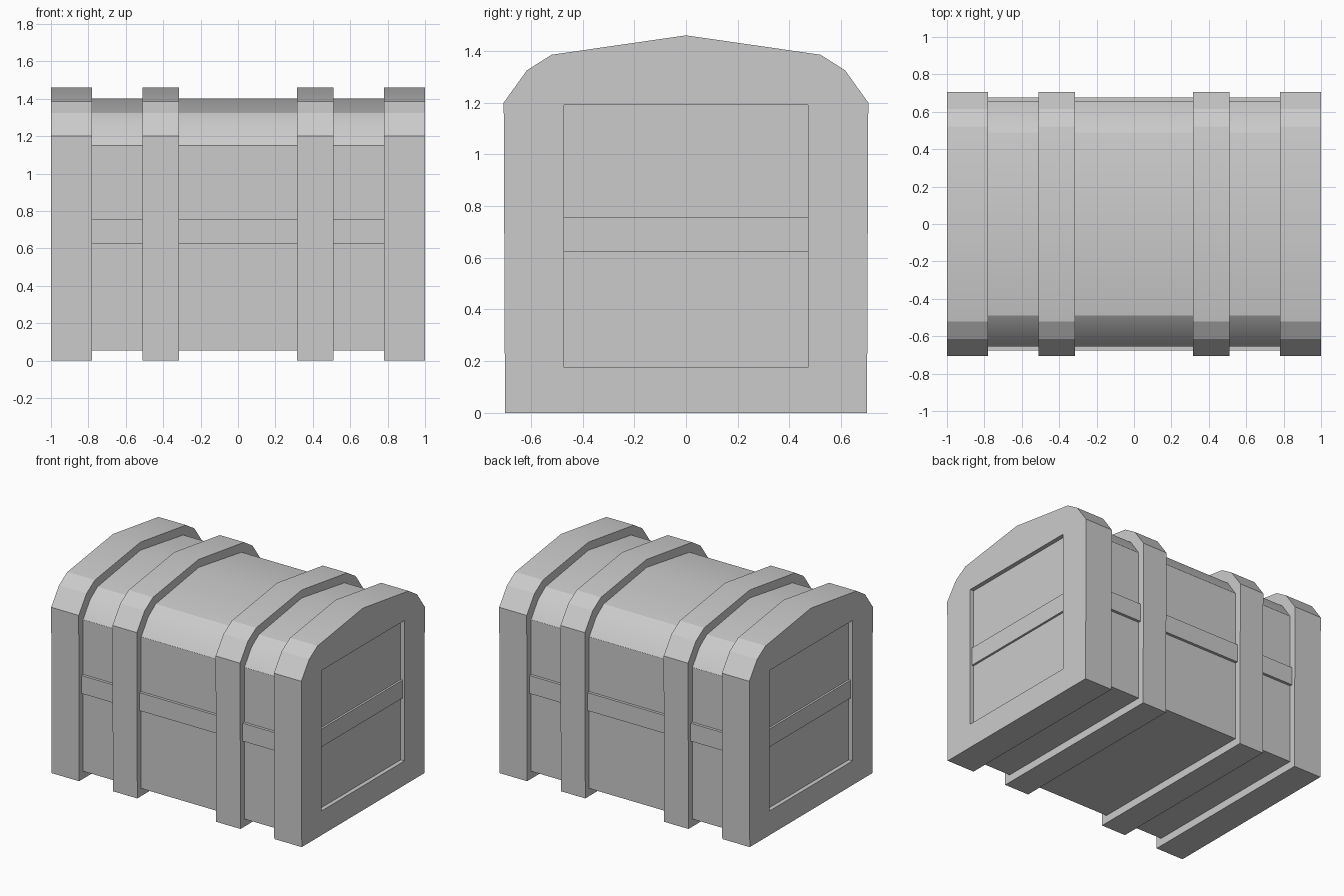
import bpy, bmesh, math

if "Cube" in bpy.data.objects:
    bpy.data.objects.remove(bpy.data.objects["Cube"])

# Half cross-sections (y, z), from bottom edge up to the ridge
OUTER = [(0.70, 0.0), (0.705, 1.2), (0.615, 1.325), (0.52, 1.385), (0, 1.46)]
INNER = [(0.655, 0.055), (0.655, 1.15), (0.575, 1.265), (0.49, 1.325), (0, 1.402)]


def finish(name, bm):
    bmesh.ops.recalc_face_normals(bm, faces=bm.faces)
    mesh = bpy.data.meshes.new(name)
    bm.to_mesh(mesh)
    bm.free()
    ob = bpy.data.objects.new(name, mesh)
    bpy.context.collection.objects.link(ob)
    return ob


def prism(name, half, x0, x1):
    """Mirror a half profile in y and extrude it along x."""
    outline = half + [(-y, z) for y, z in reversed(half[:-1])]
    bm = bmesh.new()
    face = bm.faces.new([bm.verts.new((x0, y, z)) for y, z in outline])
    ext = bmesh.ops.extrude_face_region(bm, geom=[face], use_keep_orig=True)
    moved = [g for g in ext["geom"] if isinstance(g, bmesh.types.BMVert)]
    bmesh.ops.translate(bm, verts=moved, vec=(x1 - x0, 0, 0))
    return finish(name, bm)


def box(name, x, y, z):
    bm = bmesh.new()
    bmesh.ops.create_cube(bm, size=1)
    for v in bm.verts:
        v.co = [r[0] if c < 0 else r[1] for c, r in zip(v.co, (x, y, z))]
    return finish(name, bm)


def smooth(ob):
    bpy.ops.object.select_all(action='DESELECT')
    ob.select_set(True)
    bpy.context.view_layer.objects.active = ob
    bpy.ops.object.shade_smooth_by_angle(angle=math.radians(20))


# Chest body and the raised seam strip between base and lid
smooth(prism("chest_body", INNER, -0.9, 0.9))
box("seam_strip", (-0.9, 0.9), (-0.675, 0.675), (0.625, 0.755))

for side, s in (("left", -1), ("right", 1)):
    # Strap wrapped around the body
    smooth(prism(side + "_strap", OUTER, *sorted((s * 0.315, s * 0.51))))

    # End frame with a recessed panel
    end = prism(side + "_end_frame", OUTER, *sorted((s * 0.78, s)))
    cutter = box("panel_cutter", sorted((s * 0.97, s * 1.1)), (-0.472, 0.472), (0.175, 1.19))
    cutter.hide_render = True
    mod = end.modifiers.new("panel", 'BOOLEAN')
    mod.operation = 'DIFFERENCE'
    mod.solver = 'EXACT'
    mod.object = cutter
    bpy.context.view_layer.objects.active = end
    bpy.ops.object.modifier_apply(modifier=mod.name)
    bpy.data.objects.remove(cutter)
    smooth(end)

    # Seam strip continuing across the end panel
    box(side + "_end_strip", sorted((s * 0.96, s * 0.985)), (-0.472, 0.472), (0.625, 0.755))
